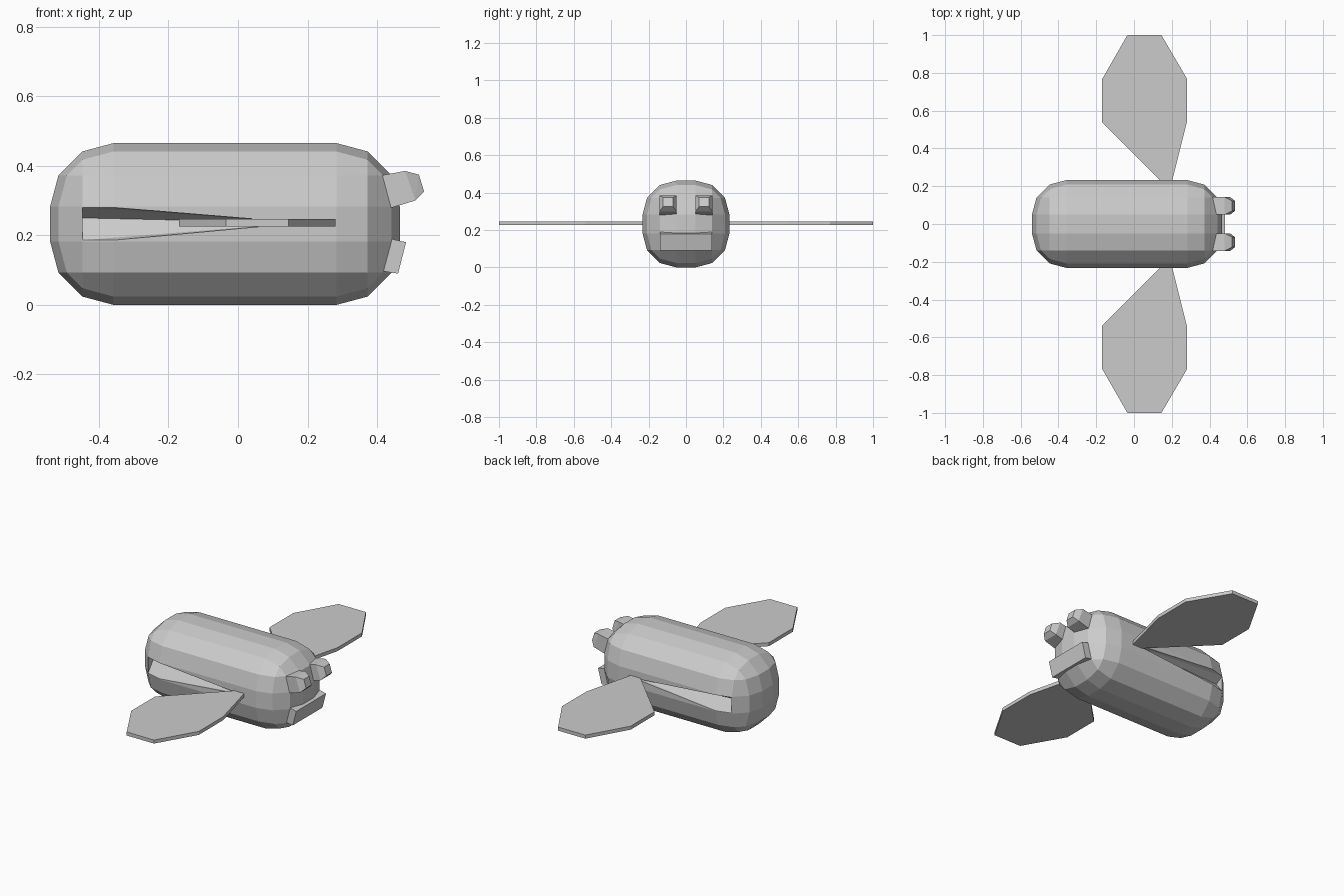
import bpy, bmesh, math
from itertools import product

if "Cube" in bpy.data.objects:
    bpy.data.objects.remove(bpy.data.objects["Cube"])


def finish(name, bm):
    bmesh.ops.recalc_face_normals(bm, faces=bm.faces)
    me = bpy.data.meshes.new(name)
    bm.to_mesh(me)
    bm.free()
    ob = bpy.data.objects.new(name, me)
    bpy.context.collection.objects.link(ob)
    return ob


def hull(name, pts):
    bm = bmesh.new()
    for p in pts:
        bm.verts.new(p)
    res = bmesh.ops.convex_hull(bm, input=bm.verts)
    loose = [v for v in bm.verts if not v.link_faces]
    bmesh.ops.delete(bm, geom=loose, context='VERTS')
    bmesh.ops.dissolve_limit(bm, angle_limit=math.radians(0.5), verts=bm.verts, edges=bm.edges)
    return finish(name, bm)


# Body: rounded box, each side a 4 x 4 point grid, stretched along x
STRETCH, CX, CZ = 0.27, -0.0375, 0.2325
pts = []
for axis, side, u, v in product(range(3), (-1, 1), (-.14, -.05, .05, .14), (-.14, -.05, .05, .14)):
    depth = 0.2325 - 0.024 * ((abs(u) > .1) + (abs(v) > .1))
    p = [u, v]
    p.insert(axis, side * depth)
    pts.append((p[0] + math.copysign(STRETCH, p[0]) + CX, p[1], p[2] + CZ))
body = hull("body", pts)

WING = [(.17, .20), (-.17, .54), (-.17, .765), (-.035, 1.0),
        (.145, 1.0), (.28, .77), (.28, .54), (.195, .20)]
EYE = [(.40, .37, 0), (.48, .385, 0), (.51, .30, 0), (.443, .28, 0),
       (.40, .28, 0), (.52, .374, .02), (.535, .325, .02)]

for s, label in ((-1, "right"), (1, "left")):
    # Tapered groove in the flank behind the wing root
    cutter = hull("groove_cutter_" + label, [
        (-.447, s * .21, .28), (-.447, s * .30, .28), (-.447, s * .16, .25),
        (-.447, s * .21, .186), (-.447, s * .30, .186),
        (-.357, s * .232, .28), (-.357, s * .232, .186),
        (.18, s * .215, .236), (.18, s * .30, .236)])
    cutter.hide_render = True
    cutter.hide_viewport = True
    m = body.modifiers.new("groove", 'BOOLEAN')
    m.operation, m.object, m.solver = 'DIFFERENCE', cutter, 'EXACT'

    # Flat wing
    hull("wing_" + label, [(x, s * y, z) for x, y in WING for z in (.226, .247)])

    # Bulging eye
    hull("eye_" + label, [(x, s * y, z) for x, z, inset in EYE
                          for y in (.05 + inset, .142 - inset)])

# Mouth plate
hull("mouth", [(x, y, z) for x, z in ((.44, .19), (.483, .18), (.46, .09), (.415, .097))
               for y in (-.14, .14)])
